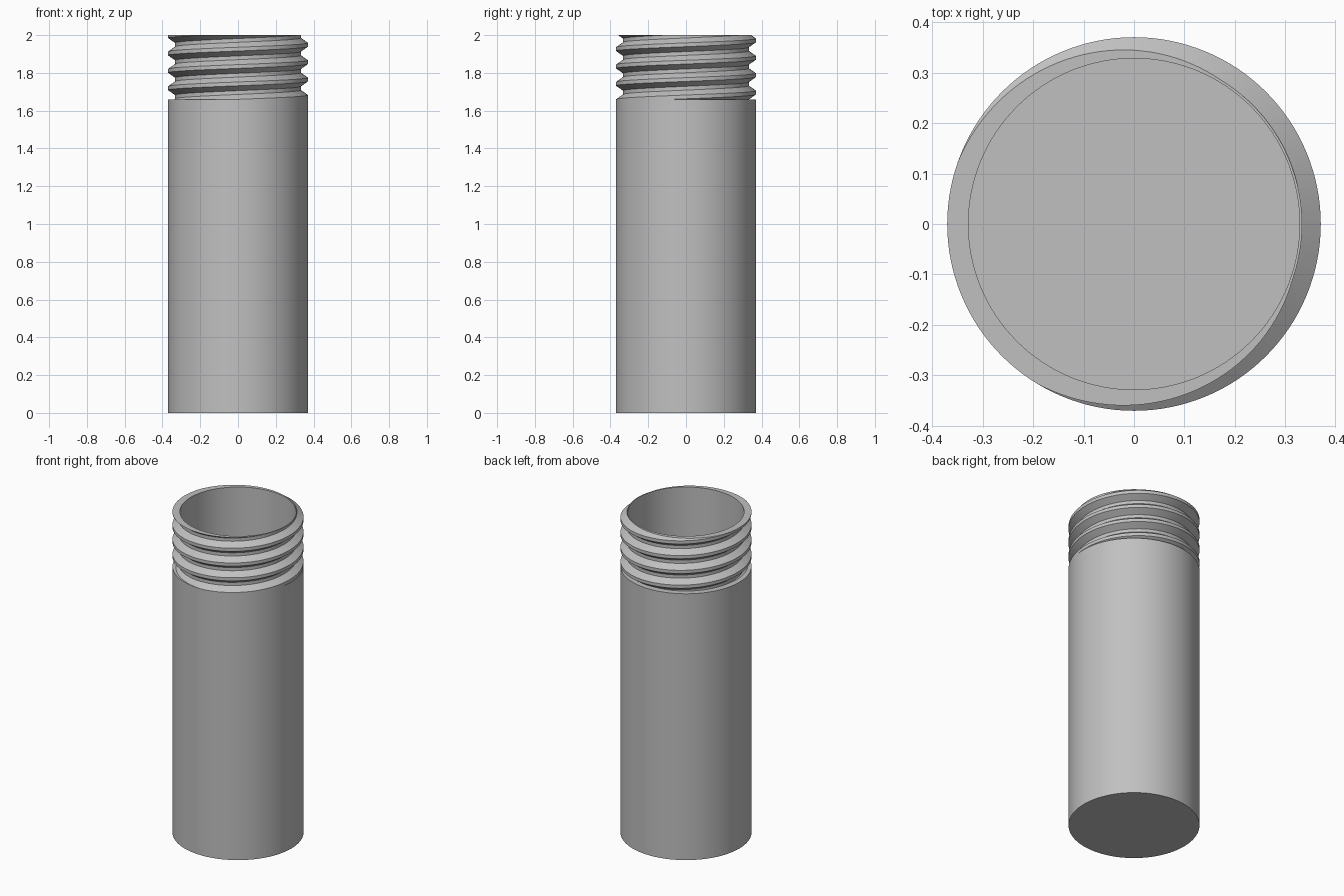
import bpy, bmesh, math

default = bpy.data.objects.get("Cube")
if default:
    bpy.data.objects.remove(default, do_unlink=True)

SEGMENTS = 128
OUTER, ROOT, INNER = 0.37, 0.333, 0.328
SHOULDER, TOP, FLOOR = 1.66, 2.0, 0.04
PITCH = 0.092
CREST_HALF, ROOT_HALF = 0.010, 0.010   # half widths of the thread flats
CREST_ANGLE = math.radians(200)        # where a crest meets the rim

grey = bpy.data.materials.new("plain grey")
grey.use_nodes = True
colour = (0.53, 0.53, 0.53, 1)
grey.diffuse_color = colour
grey.node_tree.nodes["Principled BSDF"].inputs["Base Color"].default_value = colour


def crest_height(angle):
    return TOP + PITCH * (angle - CREST_ANGLE) / math.tau


def thread_radius(angle, z):
    """Trapezoid thread section, measured from the nearest crest."""
    offset = (z - crest_height(angle)) / PITCH
    distance = abs(offset - round(offset)) * PITCH
    flank = PITCH / 2 - CREST_HALF - ROOT_HALF
    t = min(max((distance - CREST_HALF) / flank, 0), 1)
    return OUTER + (ROOT - OUTER) * t


def section(angle):
    """Radius and height pairs from the base, over the rim, to the inner floor."""
    points = [(0, 0), (OUTER, 0), (OUTER, SHOULDER)]
    steps = (-PITCH / 2 + ROOT_HALF, -CREST_HALF, CREST_HALF, PITCH / 2 - ROOT_HALF)
    for turn in range(-6, 3):
        for step in steps:
            z = crest_height(angle) + turn * PITCH + step
            z = min(max(z, SHOULDER), TOP)
            points.append((thread_radius(angle, z), z))
    return points + [(INNER, TOP), (INNER, FLOOR), (0, FLOOR)]


# Threaded tube: sections swept around the axis, the last meeting the first
bm = bmesh.new()
columns = []
for i in range(SEGMENTS + 1):
    a = math.tau * i / SEGMENTS
    columns.append([bm.verts.new((r * math.cos(a), r * math.sin(a), z))
                    for r, z in section(a)])
for left, right in zip(columns, columns[1:]):
    for k in range(len(left) - 1):
        bm.faces.new((left[k], right[k], right[k + 1], left[k + 1]))
bmesh.ops.remove_doubles(bm, verts=bm.verts, dist=0.0001)
bmesh.ops.recalc_face_normals(bm, faces=bm.faces)

mesh = bpy.data.meshes.new("threaded_tube")
bm.to_mesh(mesh)
bm.free()
mesh.materials.append(grey)
tube = bpy.data.objects.new("threaded_tube", mesh)
bpy.context.collection.objects.link(tube)

bpy.ops.object.select_all(action="DESELECT")
tube.select_set(True)
bpy.context.view_layer.objects.active = tube
bpy.ops.object.shade_smooth_by_angle(angle=math.radians(30))
